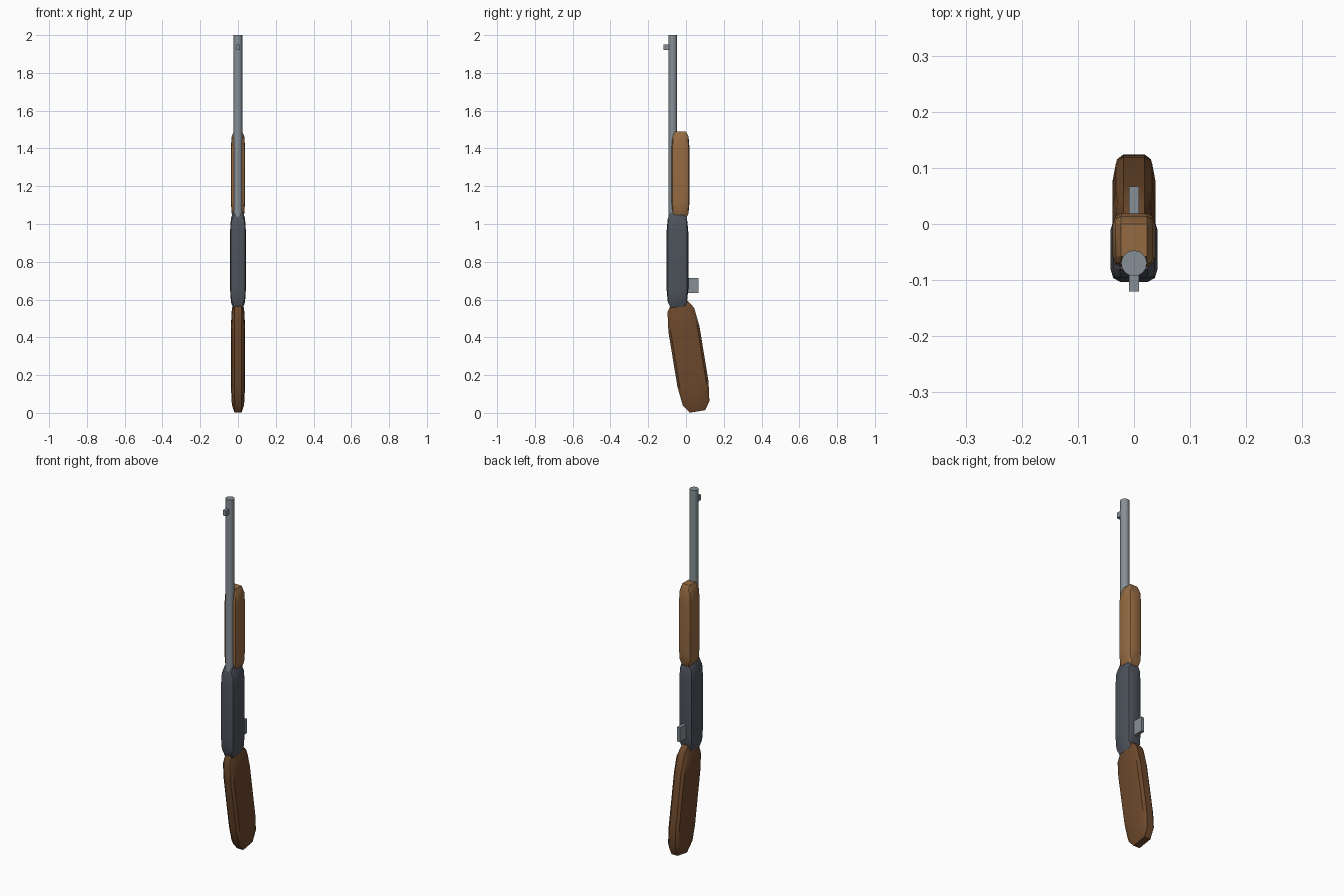
import bpy, bmesh, math
from mathutils import Matrix

if "Cube" in bpy.data.objects:
    bpy.data.objects.remove(bpy.data.objects["Cube"])


def material(name, rgb):
    m = bpy.data.materials.new(name)
    m.diffuse_color = (*rgb, 1)
    m.use_nodes = True
    m.node_tree.nodes["Principled BSDF"].inputs["Base Color"].default_value = m.diffuse_color
    return m


def finish(name, bm, matrix, mat=None, smooth=True):
    bmesh.ops.transform(bm, matrix=matrix, verts=bm.verts)
    bmesh.ops.recalc_face_normals(bm, faces=bm.faces)
    mesh = bpy.data.meshes.new(name)
    bm.to_mesh(mesh)
    bm.free()
    ob = bpy.data.objects.new(name, mesh)
    bpy.context.collection.objects.link(ob)
    if mat:
        mesh.materials.append(mat)
    if smooth:
        bpy.ops.object.select_all(action='DESELECT')
        ob.select_set(True)
        bpy.context.view_layer.objects.active = ob
        bpy.ops.object.shade_smooth_by_angle(angle=math.radians(30))
    return ob


def block(name, loc, size, mat=None, bevel=0, tilt=0):
    """Box whose rounded edges are stretched along with its proportions."""
    bm = bmesh.new()
    bmesh.ops.create_cube(bm, size=1)
    if bevel:
        bmesh.ops.bevel(bm, geom=bm.edges[:], offset=bevel, segments=2,
                        profile=0.5, affect='EDGES')
    matrix = (Matrix.Translation(loc) @ Matrix.Rotation(math.radians(tilt), 4, 'X')
              @ Matrix.Diagonal((*size, 1)))
    return finish(name, bm, matrix, mat, bool(bevel))


dark_wood = material("dark_wood", (0.15, 0.065, 0.025))
light_wood = material("light_wood", (0.30, 0.145, 0.055))
dark_steel = material("dark_steel", (0.075, 0.085, 0.105))
steel = material("steel", (0.24, 0.28, 0.31))

# wooden parts and receiver
block("stock", (0, 0.013, 0.298), (0.076, 0.167, 0.588), dark_wood, 0.25, 9.3)
block("fore_end", (0, -0.029, 1.26), (0.076, 0.096, 0.46), light_wood, 0.2)
block("receiver", (0, -0.0455, 0.808), (0.084, 0.115, 0.506), dark_steel, 0.2)

# barrel
bm = bmesh.new()
bmesh.ops.create_cone(bm, cap_ends=True, segments=16, radius1=0.023,
                      radius2=0.023, depth=1.0)
finish("barrel", bm, Matrix.Translation((0, -0.07, 1.5)), steel)

# small fittings
block("front_sight", (0, -0.103, 1.935), (0.018, 0.034, 0.03), steel)
block("trigger", (0, 0.033, 0.675), (0.018, 0.068, 0.08), steel)
